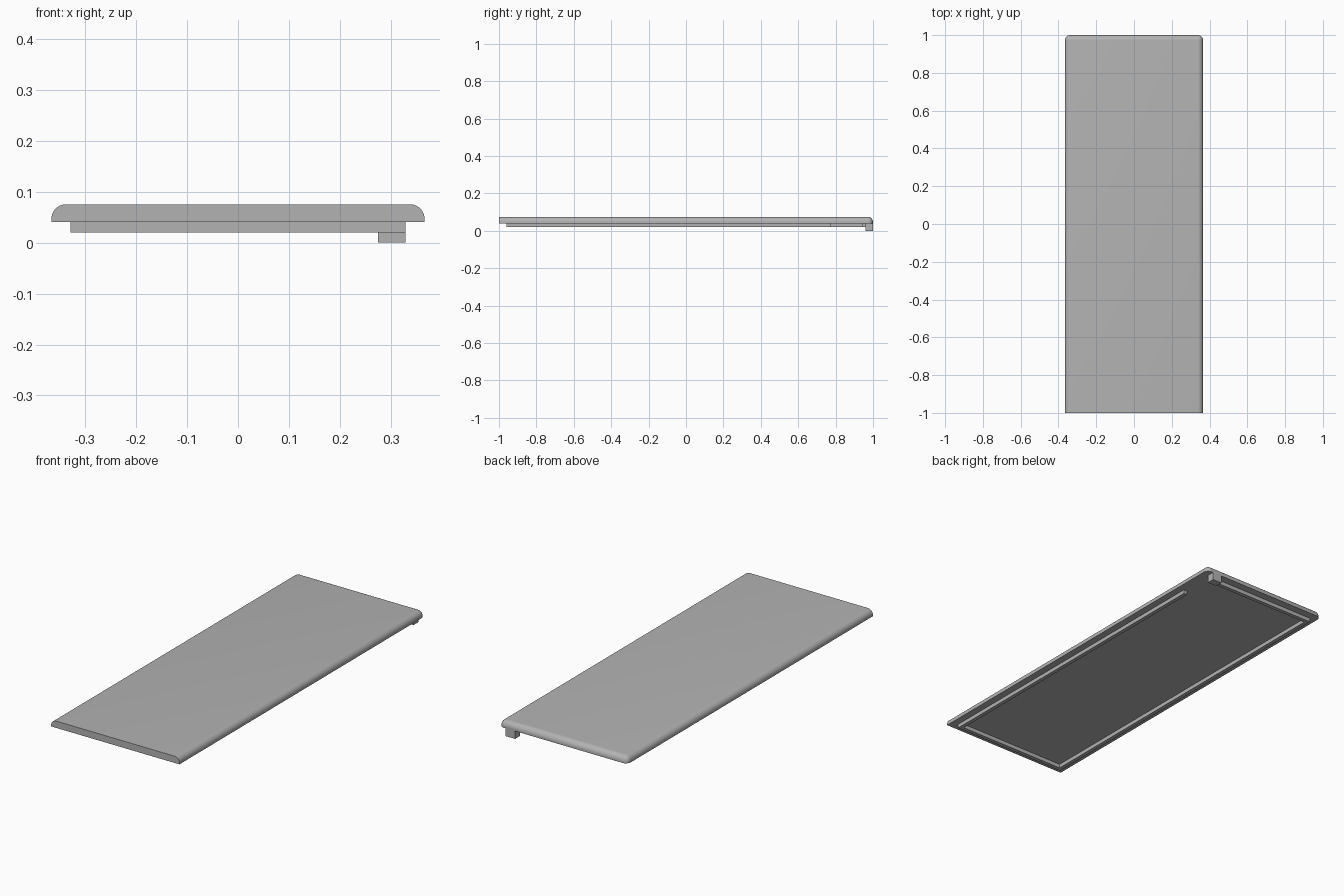
import bpy, bmesh
from mathutils import Vector

cube = bpy.data.objects.get("Cube")
if cube:
    bpy.data.objects.remove(cube, do_unlink=True)

GREY = (0.45, 0.45, 0.45, 1.0)
mat = bpy.data.materials.new("plain grey")
mat.use_nodes = True
mat.diffuse_color = GREY
mat.node_tree.nodes["Principled BSDF"].inputs["Base Color"].default_value = GREY


def box(name, lo, hi, round_edge=None, radius=0.0):
    """Box between two corners; edges chosen by round_edge are rounded."""
    lo, hi = Vector(lo), Vector(hi)
    bm = bmesh.new()
    bmesh.ops.create_cube(bm, size=1)
    for v in bm.verts:
        v.co = (lo + hi) / 2 + v.co * (hi - lo)
    if round_edge:
        edges = [e for e in bm.edges if round_edge((e.verts[0].co + e.verts[1].co) / 2)]
        bmesh.ops.bevel(bm, geom=edges, offset=radius, segments=8,
                        profile=0.5, affect='EDGES')
    mesh = bpy.data.meshes.new(name)
    bm.to_mesh(mesh)
    bm.free()
    mesh.materials.append(mat)
    obj = bpy.data.objects.new(name, mesh)
    bpy.context.collection.objects.link(obj)
    return obj


W, BASE, TOP = 0.366, 0.04, 0.075    # slab half width, underside, top
R, T, LOW = 0.329, 0.02, 0.02        # rail outer offset, thickness, bottom
FRONT, BACK = -0.96, 0.96


# Slab: square front end, rounded top rim and rounded back corners
def rim(mid):
    top_rim = mid.z > TOP - 0.001 and mid.y > -0.9
    back_corner = mid.y > 0.9 and abs(mid.x) > W - 0.001
    return top_rim or back_corner


slab = box("panel", (-W, -1, BASE), (W, 1, TOP), rim, 0.028)
bpy.context.view_layer.objects.active = slab
slab.select_set(True)
bpy.ops.object.shade_smooth_by_angle()

# Locating rails on the underside
box("left_rail", (R - T, FRONT, LOW), (R, 0.775, BASE))
box("right_rail", (-R, FRONT, LOW), (-R + T, BACK, BASE))
box("front_rail", (-R + T, FRONT, LOW), (R - T, FRONT + T, BASE))
box("back_rail", (-R + T, BACK - T, LOW), (0.275, BACK, BASE))

# Catch block at the back left corner
box("catch", (0.275, BACK, 0), (R, 1, BASE))
